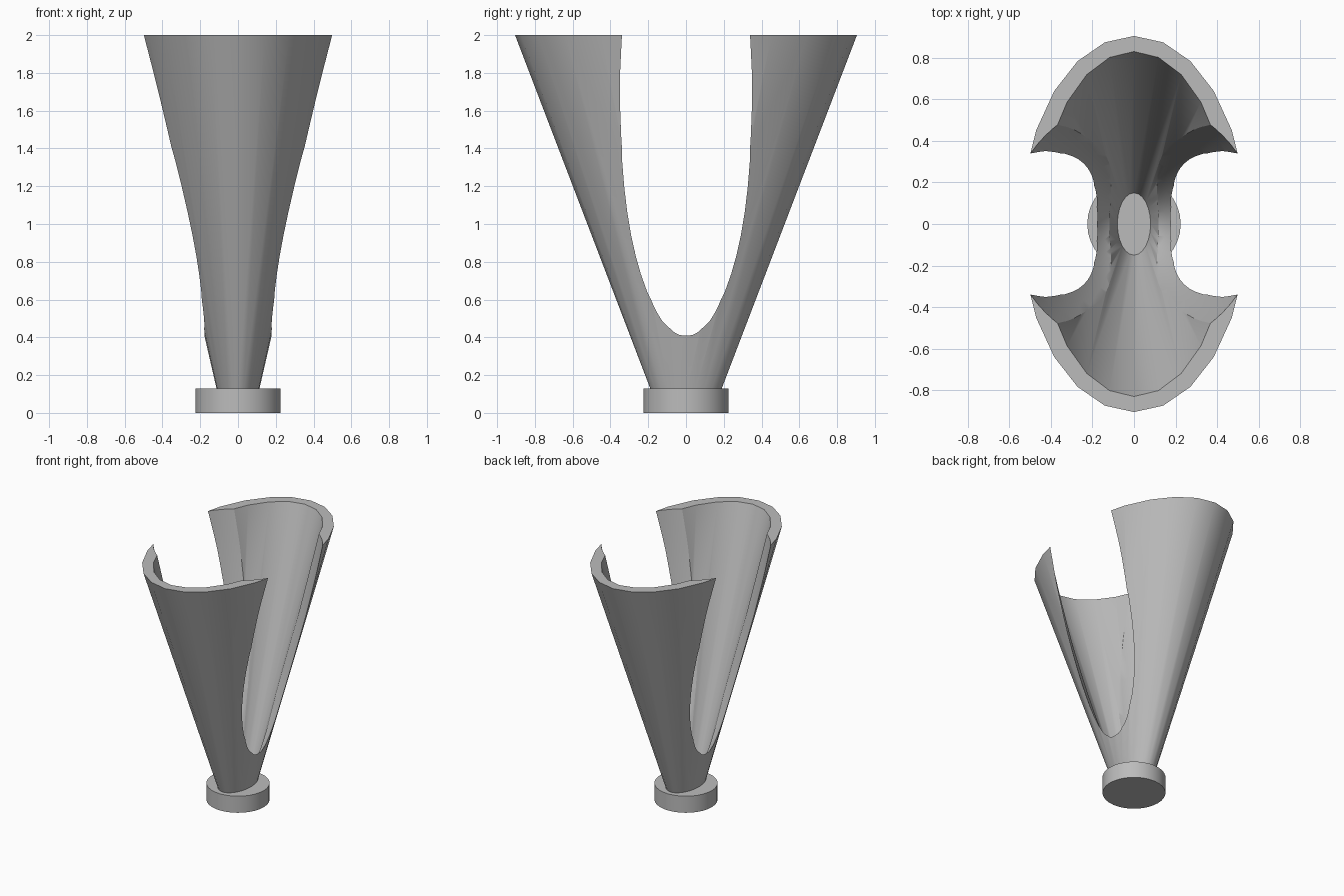
import bpy, bmesh, math

cube = bpy.data.objects.get("Cube")
if cube:
    bpy.data.objects.remove(cube, do_unlink=True)

grey = bpy.data.materials.new("warm_grey")
grey.use_nodes = True
colour = (0.5, 0.5, 0.5, 1)
grey.diffuse_color = colour
grey.node_tree.nodes["Principled BSDF"].inputs["Base Color"].default_value = colour


def loft(name, rings, sides):
    """Closed solid through elliptical rings given as (x radius, y radius, z)."""
    bm = bmesh.new()
    loops = []
    for rx, ry, z in rings:
        angles = [math.tau * i / sides for i in range(sides)]
        loops.append([bm.verts.new((rx * math.cos(a), ry * math.sin(a), z)) for a in angles])
    for low, high in zip(loops, loops[1:]):
        for i in range(sides):
            j = (i + 1) % sides
            bm.faces.new((low[i], low[j], high[j], high[i]))
    bm.faces.new(loops[0][::-1])
    bm.faces.new(loops[-1])
    bmesh.ops.recalc_face_normals(bm, faces=bm.faces)
    mesh = bpy.data.meshes.new(name)
    bm.to_mesh(mesh)
    bm.free()
    mesh.materials.append(grey)
    obj = bpy.data.objects.new(name, mesh)
    bpy.context.collection.objects.link(obj)
    return obj


# Round foot
foot = loft("foot", [(0.225, 0.225, 0), (0.225, 0.225, 0.13)], 32)

# Hollow, oval flared cup: up the outside, over the rim, down the inside
cup = loft("flared_cup", [(0.107, 0.178, 0.1), (0.543, 0.905, 2),
                          (0.455, 0.83, 2), (0.08, 0.15, 0.135)], 24)

# Round bowl-shaped cutter that breaks through both narrow sides
heights = [0.26 + 1.9 * (i / 20) ** 2 for i in range(1, 21)]
radii = [math.sqrt(0.2087 * (z - 0.2575)) for z in heights]
cutter = loft("opening_cutter", [(r, r, z) for r, z in zip(radii, heights)], 64)
cutter.hide_render = True

cut = cup.modifiers.new("side_openings", "BOOLEAN")
cut.operation = "DIFFERENCE"
cut.solver = "EXACT"
cut.object = cutter
bpy.context.view_layer.objects.active = cup
bpy.ops.object.select_all(action="DESELECT")
cup.select_set(True)
bpy.ops.object.modifier_apply(modifier=cut.name)
bpy.data.objects.remove(cutter, do_unlink=True)

# Smooth walls with crisp rims
foot.select_set(True)
bpy.ops.object.shade_smooth_by_angle(angle=math.radians(30))
